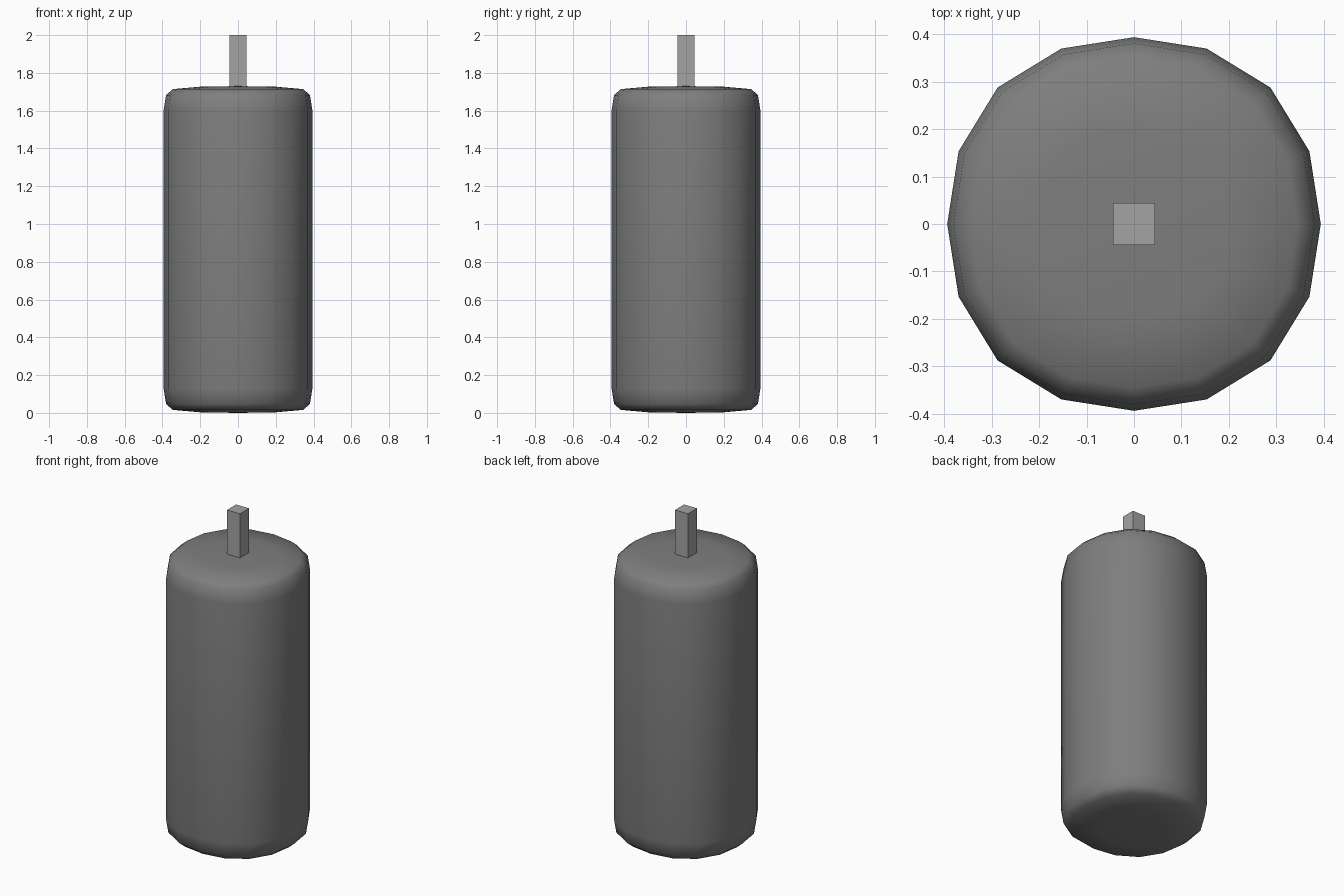
import bpy, bmesh
from math import sin, cos, pi

if "Cube" in bpy.data.objects:
    bpy.data.objects.remove(bpy.data.objects["Cube"])

SIDES = 16

# Half profile (radius, height); the other end mirrors about mid height
HEIGHT = 1.73
half = [(0.20, 0.003), (0.345, 0.016), (0.381, 0.047), (0.394, 0.13)]
profile = half + [(r, HEIGHT - z) for r, z in reversed(half)]


def ring(bm, r, z):
    # slightly squarish circle, fuller on the diagonals
    verts = []
    for i in range(SIDES):
        a = 2 * pi * i / SIDES
        k = r * (1 + 0.0165 * (1 - cos(4 * a)))
        verts.append(bm.verts.new((k * cos(a), k * sin(a), z)))
    return verts


def add_object(name, bm, smooth, grey):
    bmesh.ops.recalc_face_normals(bm, faces=bm.faces[:])
    for f in bm.faces:
        f.smooth = smooth
    mesh = bpy.data.meshes.new(name)
    bm.to_mesh(mesh)
    bm.free()
    mat = bpy.data.materials.new(name + "_grey")
    mat.diffuse_color = (grey, grey, grey, 1)
    mat.use_nodes = True
    mat.node_tree.nodes["Principled BSDF"].inputs["Base Color"].default_value = mat.diffuse_color
    mesh.materials.append(mat)
    obj = bpy.data.objects.new(name, mesh)
    bpy.context.collection.objects.link(obj)


# Wax body: lathed rings closed with fans
bm = bmesh.new()
rings = [ring(bm, r, z) for r, z in profile]
for lo, hi in zip(rings, rings[1:]):
    for i in range(SIDES):
        j = (i + 1) % SIDES
        bm.faces.new((lo[i], lo[j], hi[j], hi[i]))
for loop, z in ((rings[0], 0.0), (rings[-1], HEIGHT)):
    centre = bm.verts.new((0, 0, z))
    for i in range(SIDES):
        bm.faces.new((loop[i], loop[(i + 1) % SIDES], centre))
add_object("candle_body", bm, True, 0.21)

# Square wick
bm = bmesh.new()
bmesh.ops.create_cube(bm, size=1)
base, tip = 1.715, 2.0
bmesh.ops.scale(bm, vec=(0.088, 0.088, tip - base), verts=bm.verts[:])
bmesh.ops.translate(bm, vec=(0, 0, (base + tip) / 2), verts=bm.verts[:])
add_object("wick", bm, False, 0.37)
